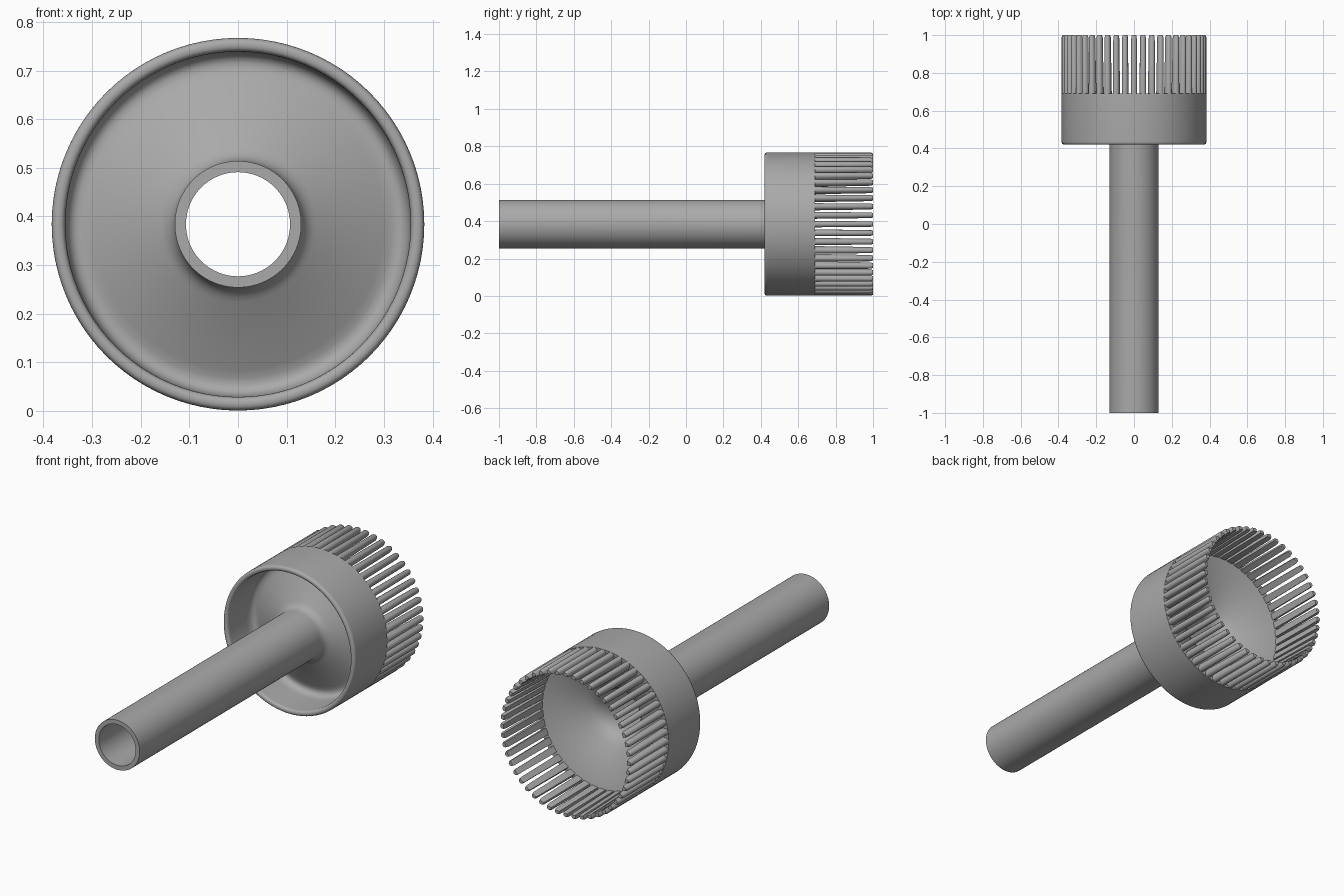
import bpy, bmesh, math
from mathutils import Vector, Matrix

cube = bpy.data.objects.get("Cube")
if cube:
    bpy.data.objects.remove(cube, do_unlink=True)

AXIS_Z = 0.384
RADIUS = 0.383
FINGERS = 48

grey = bpy.data.materials.new("satin grey")
grey.use_nodes = True
grey.diffuse_color = (0.4, 0.4, 0.4, 1)
shader = next(n for n in grey.node_tree.nodes if n.type == 'BSDF_PRINCIPLED')
shader.inputs["Base Color"].default_value = grey.diffuse_color


def finish(bm, name):
    bmesh.ops.recalc_face_normals(bm, faces=bm.faces)
    mesh = bpy.data.meshes.new(name)
    bm.to_mesh(mesh)
    bm.free()
    mesh.materials.append(grey)
    obj = bpy.data.objects.new(name, mesh)
    bpy.context.collection.objects.link(obj)
    obj.location.z = AXIS_Z
    bpy.ops.object.select_all(action='DESELECT')
    obj.select_set(True)
    bpy.context.view_layer.objects.active = obj
    bpy.ops.object.shade_smooth_by_angle(angle=math.radians(35))
    return obj


def fillet(a, corner, b, steps=6):
    """Smooth curve from a to b, pulled towards the corner."""
    a, corner, b = Vector(a), Vector(corner), Vector(b)
    ts = [i / steps for i in range(steps + 1)]
    return [a * (1 - t) ** 2 + corner * 2 * t * (1 - t) + b * t * t for t in ts]


def revolve(profile, name, steps=96):
    """Turn a closed (radius, y) profile round the y axis."""
    bm = bmesh.new()
    rings = []
    for i in range(steps):
        a = 2 * math.pi * i / steps
        rings.append([bm.verts.new((p[0] * math.sin(a), p[1], p[0] * math.cos(a)))
                      for p in profile])
    n = len(profile)
    for i in range(steps):
        r, s = rings[i], rings[(i + 1) % steps]
        for j in range(n):
            k = (j + 1) % n
            bm.faces.new((r[j], r[k], s[k], s[j]))
    return finish(bm, name)


# Hollow stem, dished web and rimmed collar as one turned part
profile = [(0.107, -1), (0.13, -1)]
profile += fillet((0.13, 0.49), (0.13, 0.525), (0.16, 0.54))
profile += fillet((0.30, 0.61), (0.355, 0.64), (0.355, 0.57))
profile += fillet((0.355, 0.437), (0.355, 0.42), (0.369, 0.42))
profile += fillet((0.369, 0.42), (RADIUS, 0.42), (RADIUS, 0.437))[1:]
profile += [(RADIUS, 0.69), (0.35, 0.69)]
profile += fillet((0.17, 0.59), (0.107, 0.56), (0.107, 0.49))
revolve(profile, "stem_and_collar")

# Ring of slim fingers with rounded outer faces, slightly tapered to the tip
bm = bmesh.new()
for i in range(FINGERS):
    turn = Matrix.Rotation(2 * math.pi * i / FINGERS, 3, 'Y')
    loops = []
    for y, half, inner, outer in ((0.66, 0.0175, 0.348, RADIUS),
                                  (0.988, 0.0145, 0.356, RADIUS),
                                  (1.0, 0.0115, 0.359, RADIUS - 0.006)):
        section = [(half, inner)]
        for k in range(9):
            a = math.pi * k / 8
            section.append((half * math.cos(a), outer - half + half * math.sin(a)))
        section.append((-half, inner))
        loops.append([bm.verts.new(turn @ Vector((x, y, z))) for x, z in section])
    n = len(loops[0])
    for lower, upper in zip(loops, loops[1:]):
        for j in range(n):
            k = (j + 1) % n
            bm.faces.new((lower[j], lower[k], upper[k], upper[j]))
    bm.faces.new(loops[0])
    bm.faces.new(loops[-1])
finish(bm, "finger_ring")
